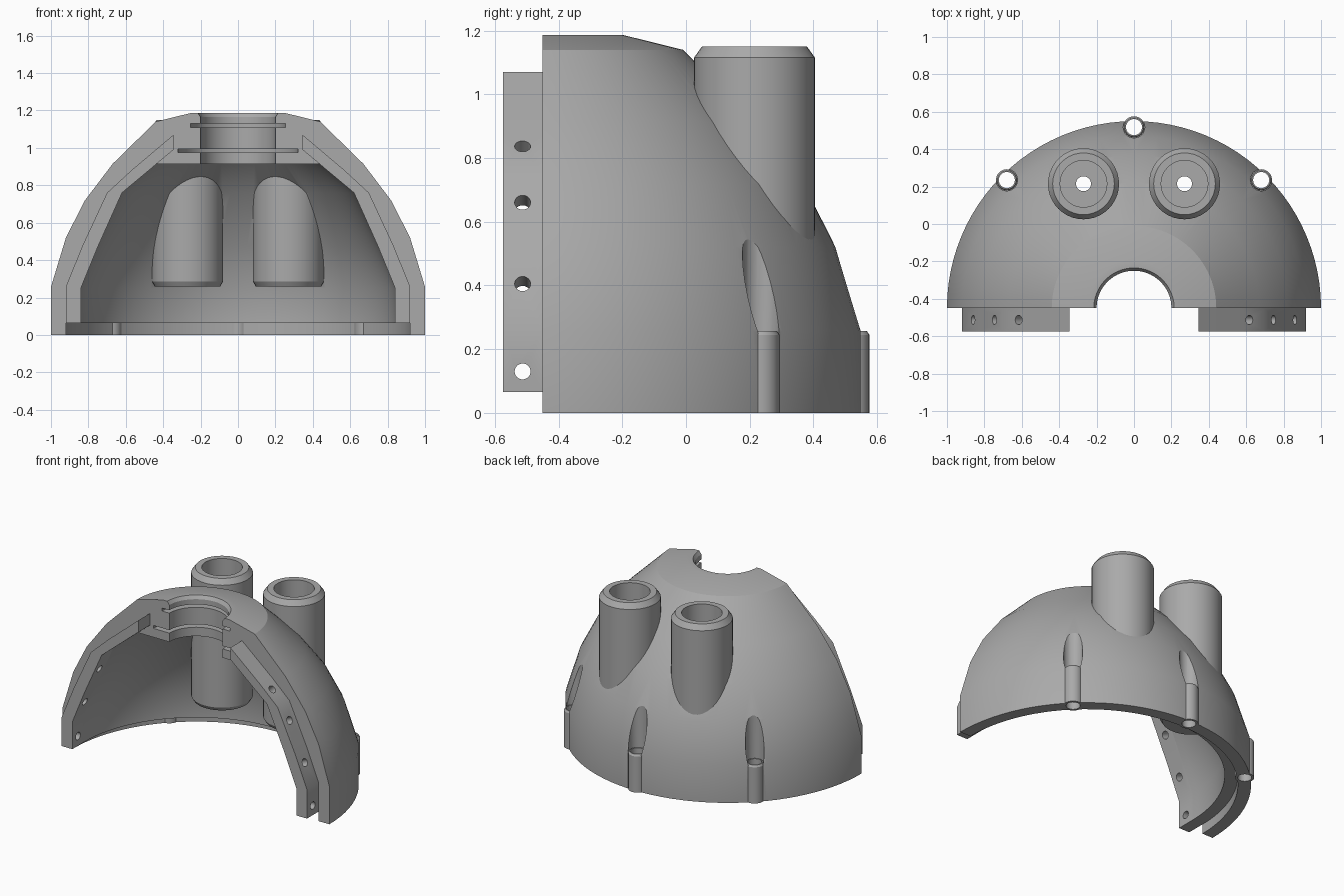
import bpy, bmesh
from math import pi, cos, sin, radians
from mathutils import Vector

if "Cube" in bpy.data.objects:
    bpy.data.objects.remove(bpy.data.objects["Cube"], do_unlink=True)

grey = bpy.data.materials.new("plain grey")
grey.use_nodes = True
grey.diffuse_color = (0.4, 0.4, 0.4, 1)
grey.node_tree.nodes["Principled BSDF"].inputs["Base Color"].default_value = (0.4, 0.4, 0.4, 1)

AXIS_Y = -0.45      # dome axis, also the plane of the open front


def finish(bm, name):
    bmesh.ops.remove_doubles(bm, verts=bm.verts, dist=1e-5)
    bmesh.ops.recalc_face_normals(bm, faces=bm.faces)
    mesh = bpy.data.meshes.new(name)
    bm.to_mesh(mesh)
    bm.free()
    obj = bpy.data.objects.new(name, mesh)
    bpy.context.collection.objects.link(obj)
    mesh.materials.append(grey)
    return obj


def lathe(name, profile, x, y, steps, half=False):
    """Turn a closed (radius, height) outline about a vertical axis."""
    bm = bmesh.new()
    sweep = pi if half else 2 * pi
    rings = []
    for i in range(steps + 1):
        a = sweep * i / steps
        rings.append([bm.verts.new((x + r * cos(a), y + r * sin(a), z)) for r, z in profile])
    n = len(profile)
    for a, b in zip(rings, rings[1:]):
        for j in range(n):
            k = (j + 1) % n
            if profile[j][0] + profile[k][0] > 0:
                bm.faces.new((a[j], b[j], b[k], a[k]))
    if half:
        bm.faces.new(rings[0])
        bm.faces.new(rings[-1])
    else:
        bmesh.ops.remove_doubles(bm, verts=bm.verts, dist=1e-5)
        bmesh.ops.dissolve_degenerate(bm, edges=bm.edges, dist=1e-5)
    return finish(bm, name)


def rod(name, centre, direction, radius, length):
    """Plain cylinder along any direction."""
    bm = bmesh.new()
    bmesh.ops.create_cone(bm, cap_ends=True, segments=24, radius1=radius, radius2=radius, depth=length)
    obj = finish(bm, name)
    obj.rotation_euler = Vector(direction).to_track_quat('Z', 'Y').to_euler()
    obj.location = centre
    return obj


def activate(obj):
    bpy.ops.object.select_all(action='DESELECT')
    obj.select_set(True)
    bpy.context.view_layer.objects.active = obj


def cut(obj, cutters):
    activate(obj)
    for cutter in cutters:
        cutter.hide_render = True
        mod = obj.modifiers.new("cut", 'BOOLEAN')
        mod.operation, mod.solver, mod.object = 'DIFFERENCE', 'EXACT', cutter
        bpy.ops.object.modifier_apply(modifier=mod.name)
    for cutter in cutters:
        bpy.data.objects.remove(cutter, do_unlink=True)


def smooth(obj):
    activate(obj)
    bpy.ops.object.shade_smooth_by_angle(angle=radians(25))


# Half dome shell: outer skin, grooved neck, flat ceiling, inner skin, bottom recess
outer = [(0.92, 0), (1, 0), (1, 0.257), (0.92, 0.52), (0.82, 0.717), (0.67, 0.915),
         (0.44, 1.14), (0.25, 1.187)]
neck = [(0.215, 1.187), (0.2, 1.165), (0.2, 1.13), (0.255, 1.13), (0.255, 1.11), (0.2, 1.11),
        (0.2, 0.995), (0.32, 0.995), (0.32, 0.975), (0.2, 0.975), (0.2, 0.915)]
inner = [(0.455, 0.915), (0.62, 0.76), (0.75, 0.47), (0.84, 0.25), (0.84, 0.065), (0.92, 0.065)]
dome = lathe("dome_shell", outer + neck + inner, 0, AXIS_Y, 48, half=True)

# Two hollow towers through the shell, with a small hole in the floor
tower_outline = [(0.04, 0.26), (0.175, 0.26), (0.19, 0.285), (0.19, 1.115), (0.165, 1.15),
                 (0.125, 1.15), (0.125, 0.3), (0.04, 0.3)]
# Screw bosses at the rim, with a vertical scoop above each
boss_outline = [(0.043, 0), (0.058, 0), (0.058, 0.245), (0.05, 0.257), (0.043, 0.257)]
scoop_outline = [(0, -0.1), (0.05, -0.1), (0.05, 0.25), (0.058, 0.25), (0.058, 0.8), (0, 0.8)]

cutters, parts = [], [dome]
for side, x in (("left", 0.27), ("right", -0.27)):
    parts.append(lathe(side + "_tower", tower_outline, x, 0.215, 40))
    cutters.append(rod("tower_cutter", (x, 0.215, 0.7), (0, 0, 1), 0.183, 0.86))
for side, x, y in (("left", 0.68, 0.235), ("back", 0, 0.518), ("right", -0.68, 0.235)):
    parts.append(lathe(side + "_boss", boss_outline, x, y, 24))
    cutters.append(lathe("scoop_cutter", scoop_outline, x, y, 24))
cut(dome, cutters)

# Bolting flanges standing proud of the open front
flange_outline = [(0.92, 0.065), (0.92, 0.26), (0.83, 0.48), (0.70, 0.76), (0.57, 0.88),
                  (0.345, 1.07), (0.345, 0.99), (0.62, 0.76), (0.75, 0.47), (0.84, 0.25), (0.84, 0.065)]
# Each hole: x, z and the outward direction of its wall
holes = [(0.89, 0.13, 1, 0), (0.86, 0.405, 0.92, 0.38), (0.745, 0.66, 0.9, 0.42), (0.62, 0.84, 0.7, 0.7)]
for side, s in (("left", 1), ("right", -1)):
    bm = bmesh.new()
    face = bm.faces.new([bm.verts.new((s * x, AXIS_Y, z)) for x, z in flange_outline])
    grown = bmesh.ops.extrude_face_region(bm, geom=[face], use_keep_orig=True)
    moved = [v for v in grown["geom"] if isinstance(v, bmesh.types.BMVert)]
    bmesh.ops.translate(bm, verts=moved, vec=(0, -0.125, 0))
    flange = finish(bm, side + "_flange")
    cut(flange, [rod("hole_cutter", (s * x, -0.513, z), (s * dx, 0, dz), 0.025, 0.3)
                 for x, z, dx, dz in holes])
    parts.append(flange)

for part in parts:
    smooth(part)
